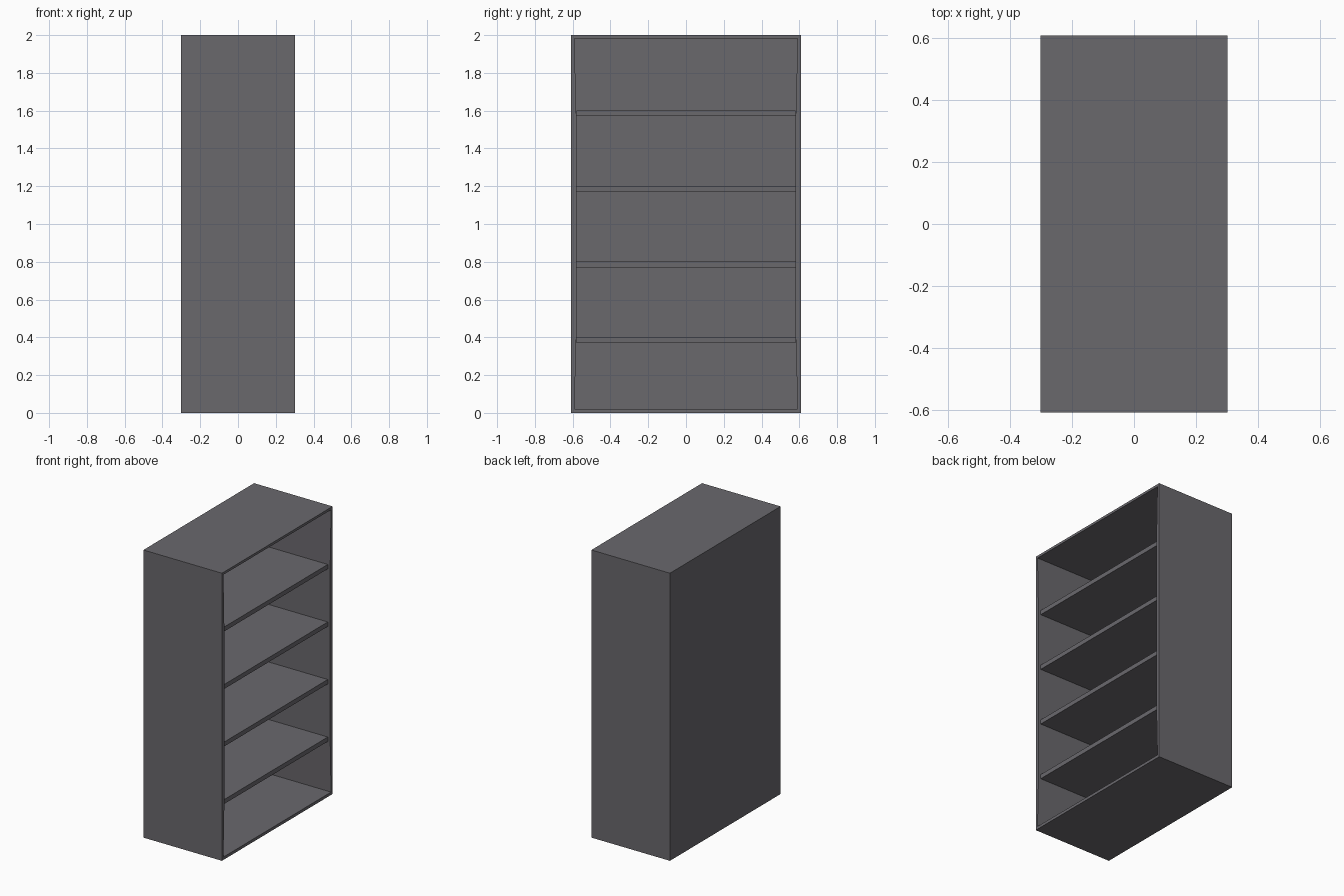
import bpy, bmesh

if "Cube" in bpy.data.objects:
    bpy.data.objects.remove(bpy.data.objects["Cube"])

D, W, H = 0.302, 0.608, 2.0         # half depth, half width, height
BACK = -D + 0.02                    # inner face of the back panel
FLOOR, CEIL = 0.02, 1.983           # inner faces of bottom and top
Y_END, Y_MID = 0.591, 0.581         # inner side faces at the corners / at the shelves

dark = bpy.data.materials.new("dark_grey")
dark.diffuse_color = (0.143, 0.138, 0.152, 1)
dark.use_nodes = True
dark.node_tree.nodes["Principled BSDF"].inputs["Base Color"].default_value = dark.diffuse_color


def prism(name, profile, x0, x1):
    """Extrude a (y, z) outline along x."""
    bm = bmesh.new()
    face = bm.faces.new([bm.verts.new((x0, y, z)) for y, z in profile])
    res = bmesh.ops.extrude_face_region(bm, geom=[face])
    verts = [v for v in res["geom"] if isinstance(v, bmesh.types.BMVert)]
    bmesh.ops.translate(bm, verts=verts, vec=(x1 - x0, 0, 0))
    # Keep the starting cap so that every board is a closed solid
    if not any(all(abs(v.co.x - x0) < 1e-6 for v in f.verts) for f in bm.faces):
        bmesh.ops.holes_fill(bm, edges=bm.edges[:], sides=0)
    bmesh.ops.recalc_face_normals(bm, faces=bm.faces[:])
    mesh = bpy.data.meshes.new(name)
    bm.to_mesh(mesh)
    bm.free()
    mesh.materials.append(dark)
    obj = bpy.data.objects.new(name, mesh)
    bpy.context.collection.objects.link(obj)
    return obj


def board(name, half, z0, z1, x0, x1):
    return prism(name, [(-half, z0), (half, z0), (half, z1), (-half, z1)], x0, x1)


# Side panels, thickening slightly towards the shelves
for label, s in (("left", -1), ("right", 1)):
    outline = [(W, 0), (W, H), (Y_END, H), (Y_END, CEIL), (Y_MID, 1.585),
               (Y_MID, 0.39), (Y_END, FLOOR), (Y_END, 0)]
    prism(label + "_side_panel", [(s * y, z) for y, z in outline], -D, D)

# Top, bottom and back panels
board("bottom_panel", Y_END, 0, FLOOR, -D, D)
board("top_panel", Y_END, CEIL, H, -D, D)
board("back_panel", Y_END, FLOOR, CEIL, -D, BACK)

# Four shelves, set back a little from the open front
for i in range(1, 5):
    board(f"shelf_{i}", Y_MID, 0.4 * i - 0.029, 0.4 * i + 0.002, BACK, D - 0.018)
